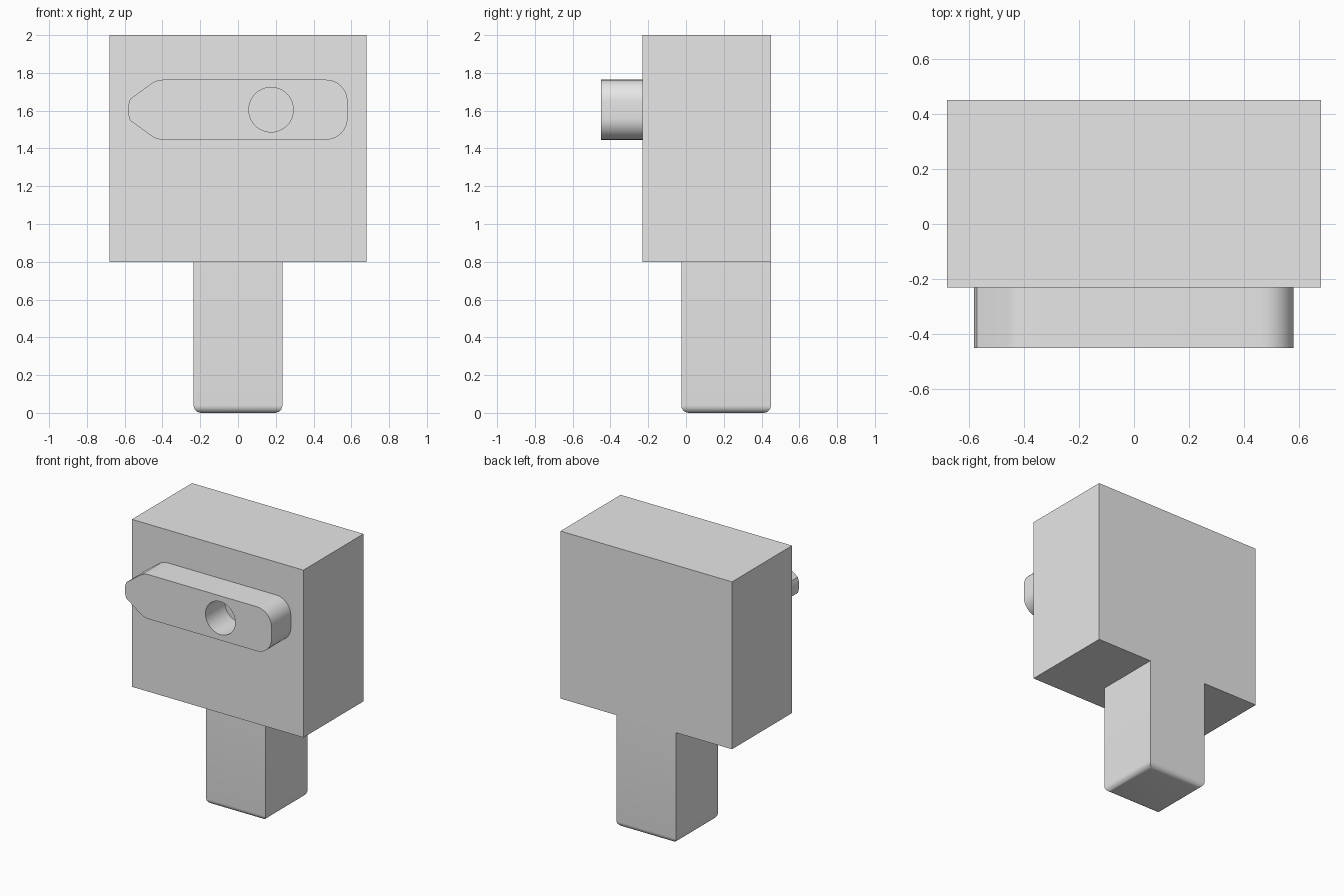
import bpy, bmesh
from math import cos, sin, pi, radians

if "Cube" in bpy.data.objects:
    bpy.data.objects.remove(bpy.data.objects["Cube"], do_unlink=True)

grey = bpy.data.materials.new("light_grey")
grey.use_nodes = True
grey.diffuse_color = (0.8, 0.8, 0.8, 1)
grey.node_tree.nodes["Principled BSDF"].inputs["Base Color"].default_value = (0.8, 0.8, 0.8, 1)


def finish(name, bm):
    """Turn a bmesh into a named, coloured object."""
    bmesh.ops.recalc_face_normals(bm, faces=bm.faces)
    mesh = bpy.data.meshes.new(name)
    bm.to_mesh(mesh)
    bm.free()
    mesh.materials.append(grey)
    ob = bpy.data.objects.new(name, mesh)
    bpy.context.collection.objects.link(ob)
    return ob


def activate(ob):
    bpy.ops.object.select_all(action='DESELECT')
    ob.select_set(True)
    bpy.context.view_layer.objects.active = ob


def smooth(ob):
    activate(ob)
    bpy.ops.object.shade_smooth_by_angle(angle=radians(30))


def box(name, lo, hi, bottom_round=0):
    """Box between two corners, with optionally rounded bottom edges."""
    bm = bmesh.new()
    bmesh.ops.create_cube(bm, size=1)
    for v in bm.verts:
        v.co = [lo[i] if v.co[i] < 0 else hi[i] for i in range(3)]
    if bottom_round:
        edges = [e for e in bm.edges if all(v.co.z == lo[2] for v in e.verts)]
        bmesh.ops.bevel(bm, geom=edges, offset=bottom_round, segments=6,
                        profile=0.5, affect='EDGES')
    return finish(name, bm)


def prism(name, outline, y0, y1):
    """Extrude an x-z outline along y."""
    bm = bmesh.new()
    face = bm.faces.new([bm.verts.new((x, y0, z)) for x, z in outline])
    new = bmesh.ops.extrude_face_region(bm, geom=[face])["geom"]
    for v in new:
        if isinstance(v, bmesh.types.BMVert):
            v.co.y = y1
    return finish(name, bm)


def arc(cx, cz, r, start, end, steps):
    angles = [radians(start + (end - start) * i / steps) for i in range(steps + 1)]
    return [(cx + r * cos(a), cz + r * sin(a)) for a in angles]


# Main block and the leg flush with its back
box("main_block", (-0.68, -0.23, 0.8), (0.68, 0.45, 2.0))
leg = box("leg", (-0.235, -0.025, 0), (0.235, 0.45, 0.8), bottom_round=0.04)
smooth(leg)

# Pointed bar: upper half of the outline, mirrored below its axis
axis, half = 1.605, 0.159
upper = (arc(0.465, half - 0.115, 0.115, 0, 90, 10)
         + arc(-0.395, half - 0.11, 0.11, 90, 124, 5)
         + [(-0.571, 0.057), (-0.578, 0.036), (-0.582, 0.014)])
outline = upper + [(x, -z) for x, z in reversed(upper)]
bar = prism("pointed_bar", [(x, axis + z) for x, z in outline], -0.45, -0.23)

# Round hole through the bar
cutter = prism("hole_cutter", arc(0.175, axis, 0.118, 0, 352.5, 47), -0.6, -0.1)
cutter.hide_render = True
cut = bar.modifiers.new("hole", 'BOOLEAN')
cut.operation = 'DIFFERENCE'
cut.solver = 'EXACT'
cut.object = cutter
activate(bar)
bpy.ops.object.modifier_apply(modifier=cut.name)
bpy.data.objects.remove(cutter, do_unlink=True)
smooth(bar)
